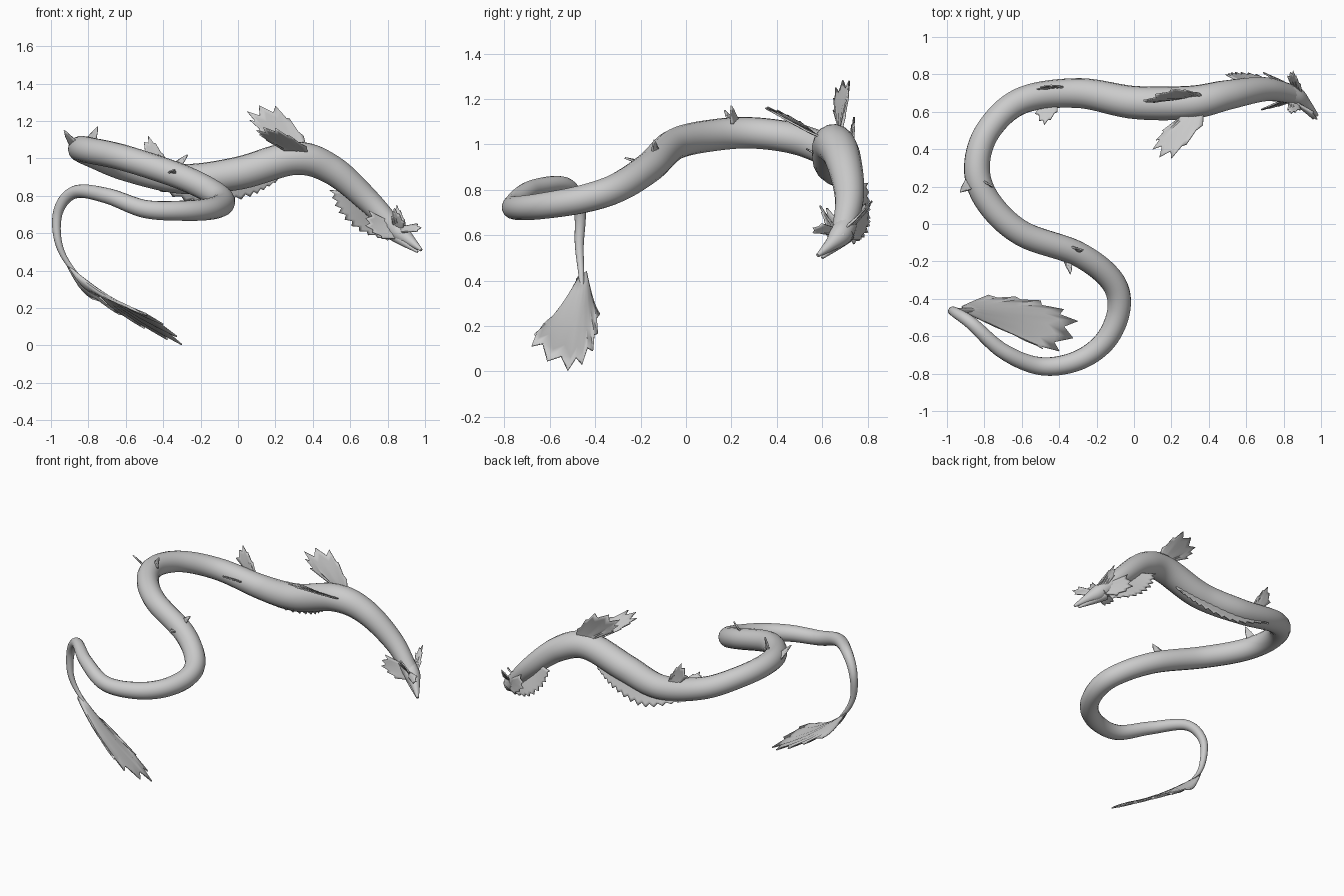
import bpy, bmesh, math
from mathutils import Vector

default_cube = bpy.data.objects.get("Cube")
if default_cube:
    bpy.data.objects.remove(default_cube)

grey = bpy.data.materials.new("soft grey")
grey.use_nodes = True
grey.diffuse_color = (0.6, 0.6, 0.6, 1)
grey.node_tree.nodes["Principled BSDF"].inputs["Base Color"].default_value = grey.diffuse_color


def spline(values, t):
    """Smooth curve through evenly spaced numbers or vectors, t from 0 to 1."""
    last = len(values) - 1
    i = min(int(t * last), last - 1)
    f = t * last - i
    b, c = values[i], values[i + 1]
    a = values[i - 1] if i else b * 2 - c
    d = values[i + 2] if i + 2 <= last else c * 2 - b
    tangent_b, tangent_c = (c - a) / 2, (d - b) / 2
    rise = f * f * (3 - 2 * f)
    return (b * (1 - rise) + c * rise
            + tangent_b * (f * (1 - f) ** 2) - tangent_c * (f * f * (1 - f)))


def finish(ob, angle):
    """Colour and smooth one object."""
    bpy.ops.object.select_all(action='DESELECT')
    ob.select_set(True)
    bpy.context.view_layer.objects.active = ob
    if ob.type == 'CURVE':
        bpy.ops.object.convert(target='MESH')
        ob = bpy.context.object
    ob.data.materials.clear()
    ob.data.materials.append(grey)
    bpy.ops.object.shade_smooth_by_angle(angle=math.radians(angle))


def tube(name, path, radii, samples):
    """Round tapering tube along a smooth path."""
    path = [Vector(p) for p in path]
    curve = bpy.data.curves.new(name, 'CURVE')
    curve.dimensions = '3D'
    curve.bevel_depth = 1
    curve.bevel_resolution = 6
    curve.use_fill_caps = True
    line = curve.splines.new('POLY')
    line.points.add(samples)
    for i, point in enumerate(line.points):
        t = i / samples
        point.co = (*spline(path, t), 1)
        point.radius = max(spline(radii, t), 0.002)
    ob = bpy.data.objects.new(name, curve)
    bpy.context.collection.objects.link(ob)
    finish(ob, 50)


def fin(name, root_start, root_end, outline, rays, notch=0.82, sag=0.0):
    """Spiny webbed fin: rays run from a root line to a smooth outline."""
    root_start, root_end = Vector(root_start), Vector(root_end)
    outline = [Vector(p) for p in outline]
    columns, rows = 2 * rays - 1, 6
    bm = bmesh.new()
    grid = []
    for c in range(columns):
        t = c / (columns - 1)
        is_web = c % 2
        base = root_start.lerp(root_end, t)
        reach = (spline(outline, t) - base) * (notch if is_web else 1)
        ridge = (root_end - root_start).cross(reach).normalized() * 0.004 * is_web
        ridge.z -= sag
        grid.append([bm.verts.new(base + reach * (k / rows) + ridge * math.sin(math.pi * k / rows))
                     for k in range(rows + 1)])
    for left, right in zip(grid, grid[1:]):
        for k in range(rows):
            bm.faces.new((left[k], right[k], right[k + 1], left[k + 1]))
    mesh = bpy.data.meshes.new(name)
    bm.to_mesh(mesh)
    bm.free()
    ob = bpy.data.objects.new(name, mesh)
    bpy.context.collection.objects.link(ob)
    thickness = ob.modifiers.new("thickness", 'SOLIDIFY')
    thickness.thickness = 0.008
    thickness.offset = 0
    finish(ob, 40)


# Body from neck to tail
tube("body",
     [(.86, .69, .6), (.7, .72, .77), (.5, .69, .94), (.3, .65, 1), (0, .65, .92),
      (-.3, .7, .89), (-.6, .66, .95), (-.78, .5, 1.02), (-.84, .3, 1.05),
      (-.78, .12, 1.04), (-.6, -.05, 1), (-.3, -.16, .9), (-.12, -.3, .81),
      (-.08, -.45, .76), (-.15, -.62, .73), (-.3, -.73, .72), (-.5, -.76, .73),
      (-.7, -.68, .8), (-.87, -.53, .82), (-.96, -.47, .72), (-.96, -.47, .55),
      (-.88, -.46, .4), (-.7, -.46, .22)],
     [.05, .09, .07, .07, .064, .05, .028, .004], 200)

# Head: snout and open lower jaw
tube("upper_snout", [(.82, .71, .65), (.87, .68, .6), (.92, .64, .56), (.98, .58, .51)],
     [.045, .05, .03, .008], 16)
tube("lower_jaw", [(.83, .7, .6), (.88, .66, .56), (.96, .6, .5)], [.04, .028, .006], 12)

# Eyes, one on each cheek
for side, sign in (("left", 1), ("right", -1)):
    cheek = Vector((.89, .665, .6)) + Vector((.02, .026, 0)) * sign
    bpy.ops.mesh.primitive_uv_sphere_add(segments=16, ring_count=8, radius=0.011, location=cheek)
    bpy.context.object.name = side + "_eye"
    finish(bpy.context.object, 60)

# Brow crest, ears and cheek frills
fin("brow_crest", (.8, .69, .62), (.86, .65, .6),
    [(.96, .6, .65), (.98, .56, .63), (.96, .56, .61)], rays=3, notch=0.9)
fin("left_ear", (.85, .73, .63), (.9, .68, .61),
    [(.82, .79, .7), (.85, .82, .75), (.89, .75, .67)], rays=5)
fin("right_ear", (.83, .66, .64), (.88, .65, .61),
    [(.82, .61, .69), (.84, .59, .73), (.89, .61, .66)], rays=5)
fin("left_cheek_frill", (.82, .75, .67), (.86, .72, .58),
    [(.72, .79, .74), (.69, .81, .66), (.78, .77, .58)], rays=5)
fin("right_cheek_frill", (.82, .67, .66), (.86, .66, .57),
    [(.7, .62, .72), (.68, .61, .64), (.77, .63, .57)], rays=5)

# Keel fins under the throat and belly
fin("throat_fin", (.6, .74, .82), (.83, .72, .6),
    [(.49, .8, .83), (.54, .81, .71), (.65, .8, .61), (.8, .74, .56)], rays=10)
fin("belly_fin", (.24, .66, .93), (-.36, .72, .86),
    [(.2, .68, .87), (.05, .72, .79), (-.2, .76, .75), (-.48, .75, .85)], rays=14)

# Large front fins
fin("left_front_fin", (.28, .68, 1.05), (.37, .68, 1.04),
    [(.1, .65, 1.15), (.05, .66, 1.25), (.2, .72, 1.28), (.35, .7, 1.12)], rays=7)
fin("right_front_fin", (.27, .59, 1.03), (.37, .6, 1.03),
    [(.15, .5, 1.1), (.1, .4, 1.15), (.2, .35, 1.16), (.37, .53, 1.06)], rays=7)

# Smaller middle fins
fin("left_middle_fin", (-.44, .73, .95), (-.37, .73, .95),
    [(-.52, .72, 1.03), (-.48, .74, 1.12), (-.4, .74, 1.02)], rays=5)
fin("right_middle_fin", (-.48, .65, .92), (-.41, .65, .92),
    [(-.53, .59, .95), (-.48, .53, .98), (-.41, .6, .94)], rays=5)

# Tiny rear fins: a root on the body, swept back to one point
for name, root, tip in (("outer_rear_fin", (-.87, .22, 1.07), (-.93, .17, 1.15)),
                        ("inner_rear_fin", (-.79, .22, 1.09), (-.75, .2, 1.17)),
                        ("left_tail_fin", (-.33, -.13, .96), (-.27, -.14, 1.02)),
                        ("right_tail_fin", (-.36, -.18, .92), (-.34, -.27, .94))):
    root, tip = Vector(root), Vector(tip)
    along = Vector((.03, -.02, 0))
    middle = root.lerp(tip, 0.6)
    fin(name, root - along, root + along, [middle - along / 2, tip, middle + along / 2],
        rays=3, notch=0.95)

# Broad tail fluke, falling towards its spiny end and tilted sideways
fluke_outline = [(-.78, -.38), (-.5, -.41), (-.3, -.52), (-.4, -.68), (-.58, -.62), (-.74, -.5)]
fin("tail_fluke", (-.92, -.44, .44), (-.9, -.48, .41),
    [(x, y, 0.004 - 0.6 * (x + 0.3) - 0.3 * (y + 0.52)) for x, y in fluke_outline],
    rays=11, notch=0.88, sag=0.03)
